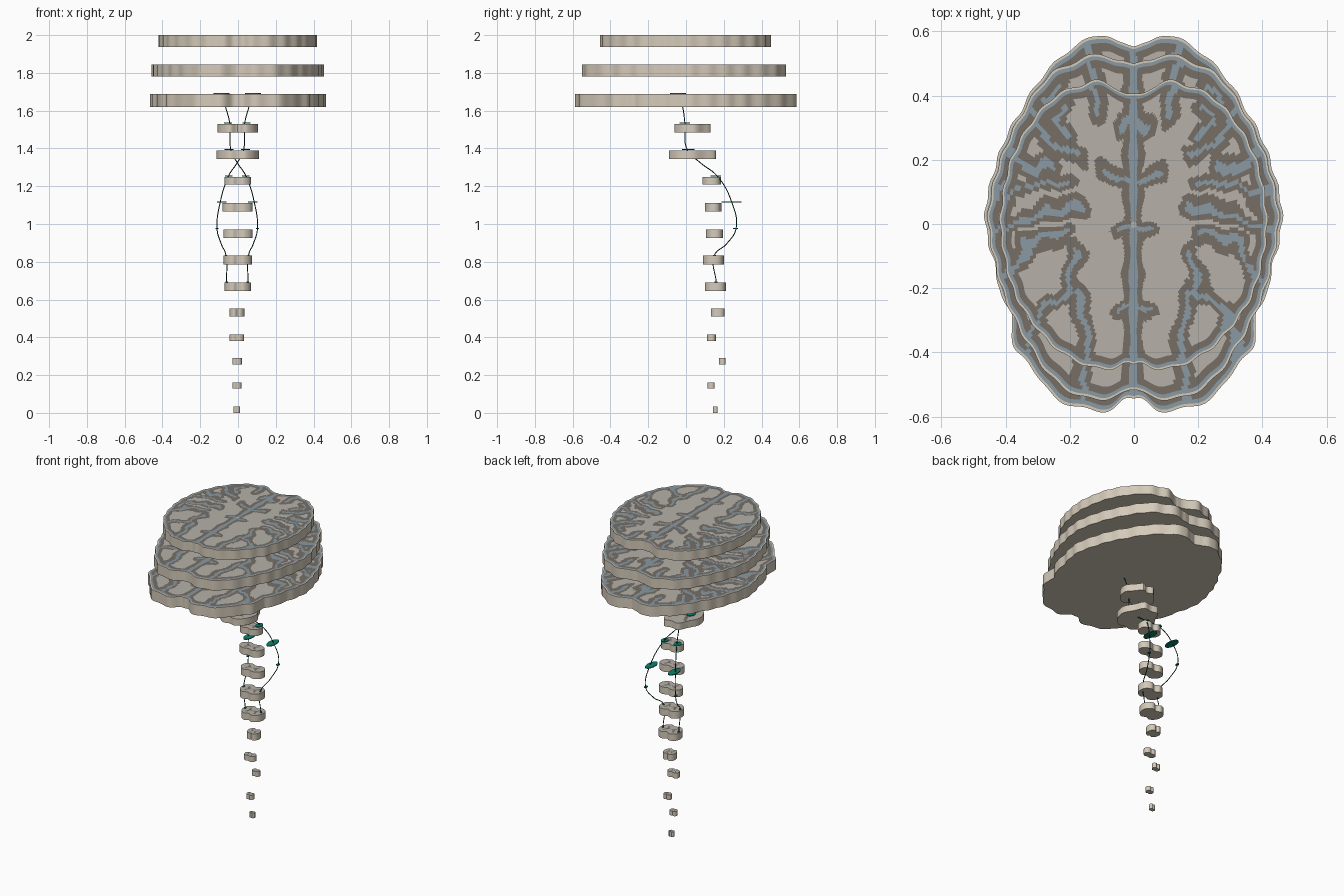
import bpy, bmesh, math
from mathutils import Vector, Matrix

if "Cube" in bpy.data.objects:
    bpy.data.objects.remove(bpy.data.objects["Cube"])


def material(name, hexcol):
    m = bpy.data.materials.new(name)
    rgb = [(int(hexcol[i:i + 2], 16) / 255) ** 2.2 for i in (0, 2, 4)]
    m.diffuse_color = (*rgb, 1)
    m.use_nodes = True
    m.node_tree.nodes["Principled BSDF"].inputs["Base Color"].default_value = m.diffuse_color
    return m


SIDE = material("tissue_side", "D3C9B8")
WHITE = material("white_matter", "B4B0A7")
GREY = material("grey_matter", "766E66")
FLUID = material("fluid_gap", "8998A2")
TEAL = material("nucleus_teal", "14806C")
DARK = material("tract_dark", "124740")


def outline(half, box, k, wobble=0.0):
    """Mirror a half profile, smooth it and fit it to box = x0, x1, y0, y1."""
    c = [Vector(p) for p in half]
    c += [Vector((-p[0], p[1])) for p in half[-2:0:-1]]
    n, pts = len(c), []
    for i in range(n):
        a, b, d, e = (c[(i + o) % n] for o in (-1, 0, 1, 2))
        for s in range(k):
            t = s / k
            p = 0.5 * (2 * b + (d - a) * t + (2 * a - 5 * b + 4 * d - e) * t * t
                       + (3 * b - a - 3 * d + e) * t ** 3)
            ang = math.atan2(p.y, abs(p.x))
            pts.append(p * (1 + wobble * math.sin(ang * 30)))
    lo = [min(p[j] for p in pts) for j in (0, 1)]
    hi = [max(p[j] for p in pts) for j in (0, 1)]
    return [Vector([box[2 * j] + (p[j] - lo[j]) / (hi[j] - lo[j]) * (box[2 * j + 1] - box[2 * j])
                    for j in (0, 1)]) for p in pts]


def seg_dist(px, py, s):
    ax, ay, dx, dy, inv = s
    t = max(0.0, min(1.0, ((px - ax) * dx + (py - ay) * dy) * inv))
    return math.hypot(px - ax - t * dx, py - ay - t * dy)


def segments(paths):
    out = []
    for path in paths:
        for (ax, ay), (bx, by) in zip(path, path[1:]):
            dx, dy = bx - ax, by - ay
            out.append((ax, ay, dx, dy, 1 / (dx * dx + dy * dy)))
    return out


def slab(name, pts, box, z0, z1, rings, classify):
    """Flat slice with a finely divided, painted top face."""
    cx, cy = (box[0] + box[1]) / 2, (box[2] + box[3]) / 2
    hx, hy = (box[1] - box[0]) / 2, (box[3] - box[2]) / 2
    ctr, n = Vector((cx, cy)), len(pts)
    bm = bmesh.new()
    scales = [0.985 * (j + 1) / (rings - 1) for j in range(rings - 1)] + [1.0]
    loops = [[bm.verts.new((*(ctr + (p - ctr) * s), z1)) for p in pts] for s in scales]
    base = [bm.verts.new((*p, z0)) for p in pts]
    mid = bm.verts.new((cx, cy, z1))
    for i in range(n):
        k = (i + 1) % n
        f = bm.faces.new((mid, loops[0][i], loops[0][k]))
        f.material_index = 1
        for j in range(rings - 1):
            f = bm.faces.new((loops[j][i], loops[j + 1][i], loops[j + 1][k], loops[j][k]))
            if j < rings - 2:
                m = f.calc_center_median()
                f.material_index = classify((m.x - cx) / hx, (m.y - cy) / hy,
                                            (scales[j] + scales[j + 1]) / 2)
        bm.faces.new((loops[-1][i], base[i], base[k], loops[-1][k]))
    bm.faces.new(base)
    bmesh.ops.recalc_face_normals(bm, faces=bm.faces)
    me = bpy.data.meshes.new(name)
    bm.to_mesh(me)
    bm.free()
    for m in (SIDE, WHITE, GREY, FLUID):
        me.materials.append(m)
    ob = bpy.data.objects.new(name, me)
    bpy.context.collection.objects.link(ob)
    bpy.context.view_layer.objects.active = ob
    ob.select_set(True)
    bpy.ops.object.shade_smooth_by_angle(angle=math.radians(30))
    ob.select_set(False)


# Sulci and ventricles of one cerebral half, in slice-relative units
SULCI = segments([
    [(0, 1), (0.01, 0.5), (0, 0), (0.01, -0.5), (0, -1)],
    [(0.34, 1), (0.27, 0.85), (0.25, 0.74)],
    [(0.5, 0.8), (0.58, 0.7), (0.5, 0.62)],
    [(0.75, 0.76), (0.63, 0.56), (0.4, 0.47)],
    [(0.93, 0.47), (0.75, 0.38), (0.62, 0.42)],
    [(1, 0.13), (0.75, 0.29), (0.48, 0.29)],
    [(1, -0.06), (0.8, 0.05), (0.65, 0.1), (0.4, 0.13)],
    [(0.92, -0.45), (0.8, -0.13), (0.48, -0.06)],
    [(0.72, -0.75), (0.65, -0.55), (0.48, -0.45), (0.43, -0.18)],
    [(0.32, -1), (0.37, -0.67), (0.42, -0.45)],
    [(0, 0.3), (0.12, 0.33), (0.22, 0.37)],
    [(0, -0.02), (0.1, -0.04)], [(0, -0.55), (0.1, -0.6)], [(0, 0.72), (0.1, 0.66)],
])


def paint_brain(u, v, t):
    w = 0.02 * math.sin(v * 23) + 0.012 * math.sin(u * 31)
    d = min(seg_dist(abs(u) + w * min(1, abs(u) * 8), v + w, s) for s in SULCI)
    if d < 0.022 or t > 0.97:
        return 3
    return 2 if d < 0.07 or t > 0.91 else 1


HORN = segments([[(0, 0), (0.3, 0)], [(0.5, 0.5), (0.3, 0), (0.45, -0.5)]])


def paint_cord(u, v, t):
    return 2 if min(seg_dist(abs(u), v, s) for s in HORN) < 0.09 else 1


# Three cerebral slices
low = [(0, .55), (.04, .56), (.09, .587), (.15, .57), (.22, .525), (.30, .44), (.36, .34), (.40, .27),
       (.43, .19), (.46, .08), (.465, 0), (.45, -.08), (.43, -.15), (.42, -.22), (.385, -.27),
       (.385, -.32), (.37, -.39), (.31, -.46), (.25, -.54), (.16, -.575), (.08, -.582), (.03, -.55), (0, -.545)]
middle = [(0, .5), (.05, .51), (.11, .53), (.2, .5), (.28, .45), (.36, .33), (.42, .2), (.455, .06),
          (.455, -.03), (.43, -.15), (.41, -.22), (.37, -.31), (.33, -.38), (.26, -.48), (.18, -.535),
          (.1, -.55), (.03, -.53), (0, -.52)]
upper = [(0, .41), (.03, .41), (.1, .45), (.17, .435), (.25, .40), (.33, .31), (.39, .19), (.418, .03),
         (.41, -.08), (.38, -.2), (.33, -.29), (.25, -.38), (.16, -.435), (.08, -.45), (.03, -.435), (0, -.435)]
for name, half, box, z0, z1, k in (
        ("cerebrum_slice_low", low, (-.467, .465, -.587, .585), 1.62, 1.688, 6),
        ("cerebrum_slice_middle", middle, (-.458, .455, -.55, .53), 1.78, 1.845, 8),
        ("cerebrum_slice_upper", upper, (-.42, .418, -.455, .45), 1.938, 2.0, 9)):
    slab(name, outline(half, box, k, 0.008), box, z0, z1, 46, paint_brain)

# Brainstem and spinal cord slices
midbrain = [(0, .85), (.35, 1), (.65, .6), (1, .1), (.85, -.6), (.4, -1), (0, -.75)]
pons = [(0, .95), (.45, 1), (.7, .55), (1, 0), (.85, -.6), (.4, -.97), (0, -.92)]
cord = [(0, .75), (.4, 1), (.85, .7), (1, .1), (.85, -.6), (.4, -1), (0, -.8)]
for name, half, box, z0, z1 in (
        ("midbrain_slice", midbrain, (-.108, .105, -.06, .13), 1.485, 1.53),
        ("pons_slice", pons, (-.115, .11, -.09, .158), 1.345, 1.389),
        ("medulla_slice_1", cord, (-.072, .07, .087, .185), 1.208, 1.25),
        ("medulla_slice_2", cord, (-.082, .077, .10, .187), 1.066, 1.11),
        ("medulla_slice_3", cord, (-.078, .077, .105, .197), .925, .97),
        ("cord_slice_1", cord, (-.076, .074, .09, .20), .786, .832),
        ("cord_slice_2", cord, (-.072, .07, .10, .212), .646, .69),
        ("cord_slice_3", cord, (-.045, .035, .132, .205), .51, .552),
        ("cord_slice_4", cord, (-.045, .032, .11, .158), .38, .415),
        ("cord_slice_5", cord, (-.03, .02, .175, .21), .257, .29),
        ("cord_slice_6", cord, (-.03, .018, .115, .152), .13, .16),
        ("cord_slice_7", cord, (-.024, .011, .143, .168), 0, .034)):
    slab(name, outline(half, box, 5), box, z0, z1, 14, paint_cord)

# Pairs of flat nuclei that the tracts pass through
X_MID = -0.004


def nucleus(name, x, y, z, rx, ry):
    bm = bmesh.new()
    bmesh.ops.create_cone(bm, cap_ends=True, segments=24, radius1=1, radius2=1, depth=0.005,
                          matrix=Matrix.Translation((x, y, z)) @ Matrix.Diagonal((rx, ry, 1, 1)))
    me = bpy.data.meshes.new(name)
    bm.to_mesh(me)
    bm.free()
    me.materials.append(TEAL)
    bpy.context.collection.objects.link(bpy.data.objects.new(name, me))


for i, (x, y, z, rx, ry) in enumerate((
        (.083, -.043, 1.69, .043, .043), (.049, -.006, 1.535, .022, .028),
        (.044, .012, 1.394, .023, .033), (.046, .157, 1.254, .02, .028),
        (.082, .242, 1.116, .026, .053), (.107, .262, .976, .009, .014),
        (.06, .15, .834, .006, .008), (.056, .16, .692, .006, .008))):
    for side, s in (("left", -1), ("right", 1)):
        nucleus(f"nucleus_{i + 1}_{side}", X_MID + s * x, y, z, rx, ry)

# Two thin tracts that cross below the pons
PATH = [(.083, -.04, 1.69), (.062, -.018, 1.62), (.04, -.006, 1.535), (.034, .006, 1.394),
        (0, .075, 1.325), (-.046, .165, 1.254), (-.09, .242, 1.116), (-.107, .265, .976),
        (-.085, .215, .895), (-.06, .15, .834), (-.056, .16, .692)]
for side, s in (("left", -1), ("right", 1)):
    cu = bpy.data.curves.new(f"tract_{side}", 'CURVE')
    cu.dimensions = '3D'
    cu.bevel_depth = 0.0026
    cu.bevel_resolution = 1
    sp = cu.splines.new('BEZIER')
    sp.bezier_points.add(len(PATH) - 1)
    for bp, (x, y, z) in zip(sp.bezier_points, PATH):
        bp.co = (X_MID + s * x, y, z)
        bp.handle_left_type = bp.handle_right_type = 'AUTO'
    cu.materials.append(DARK)
    bpy.context.collection.objects.link(bpy.data.objects.new(f"tract_{side}", cu))
